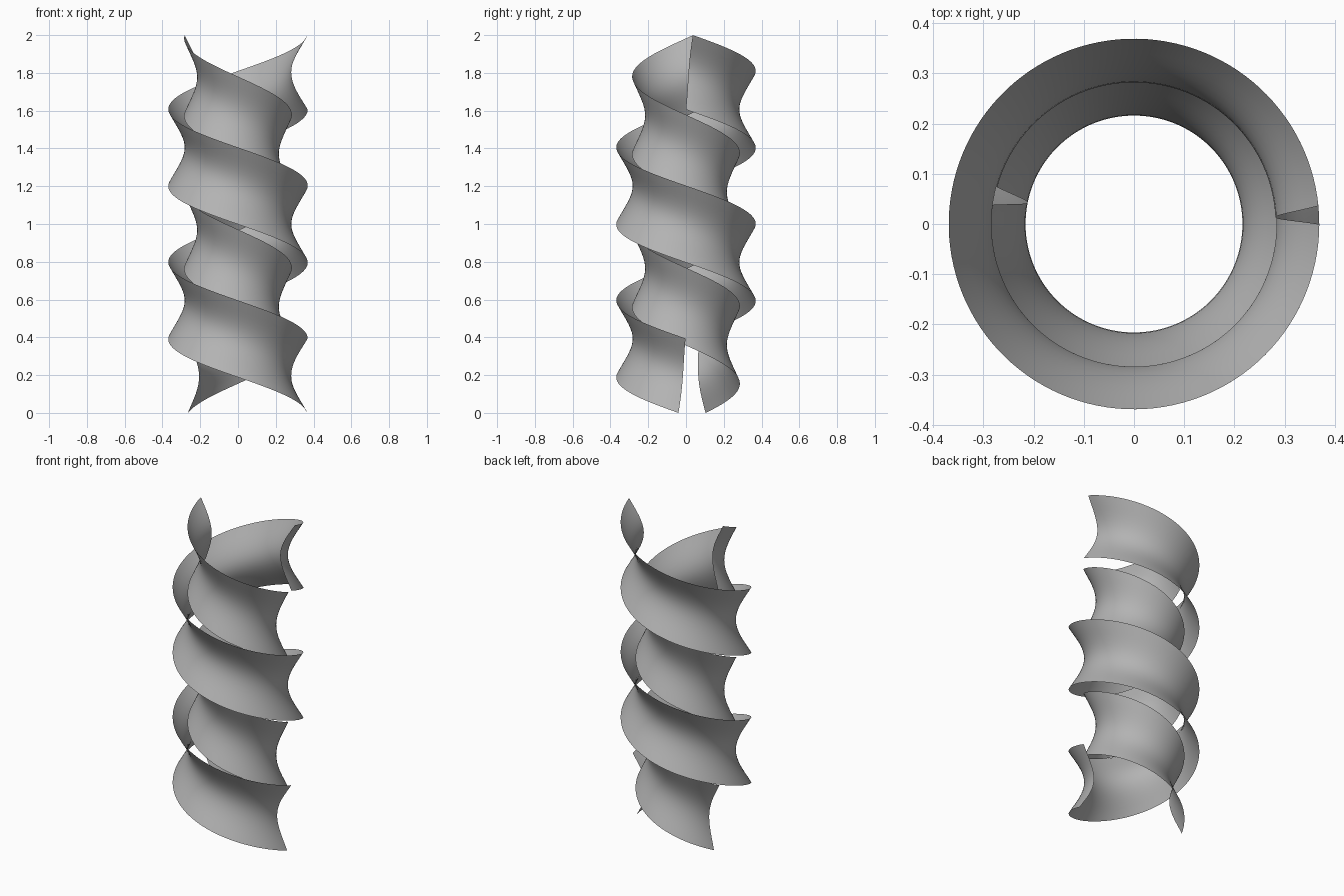
import bpy
from math import sin, cos, radians, pi

if "Cube" in bpy.data.objects:
    bpy.data.objects.remove(bpy.data.objects["Cube"])

HEIGHT = 2.0      # overall height
BAND = 0.394      # height of a ribbon's cross-section
SWEEP = 714       # degrees each ribbon winds through
STEPS, ROWS = 240, 16

# Dark grey for both ribbons
grey = bpy.data.materials.new("dark_grey")
grey.diffuse_color = (0.45, 0.45, 0.45, 1)
grey.use_nodes = True
grey.node_tree.nodes["Principled BSDF"].inputs["Base Color"].default_value = grey.diffuse_color


def helix_ribbon(name, start, lean, r_waist, r_edge):
    """Left-handed helical ribbon with an outward-concave section."""
    half = BAND / 2
    k = 0.62 * pi     # flare: straightens the section towards its edges
    verts, faces = [], []
    for i in range(STEPS + 1):
        u = i / STEPS
        zc = HEIGHT - half - u * (HEIGHT - BAND)
        for j in range(ROWS + 1):
            t = 2 * j / ROWS - 1
            r = r_waist + (r_edge - r_waist) * (1 - cos(k * t)) / (1 - cos(k))
            a = radians(start + u * SWEEP + lean * t)
            verts.append((r * cos(a), r * sin(a), zc + half * t))
    for i in range(STEPS):
        for j in range(ROWS):
            a = i * (ROWS + 1) + j
            b = a + ROWS + 1
            faces.append((a, b, b + 1, a + 1))
    mesh = bpy.data.meshes.new(name)
    mesh.from_pydata(verts, [], faces)
    mesh.shade_smooth()
    mesh.materials.append(grey)
    obj = bpy.data.objects.new(name, mesh)
    bpy.context.collection.objects.link(obj)
    return obj


# Two interleaved ribbons, the wide one starting right, the narrow one left
helix_ribbon("outer_ribbon", 2.7, 2.9, 0.282, 0.369)
helix_ribbon("inner_ribbon", 168.5, 3.8, 0.216, 0.285)
